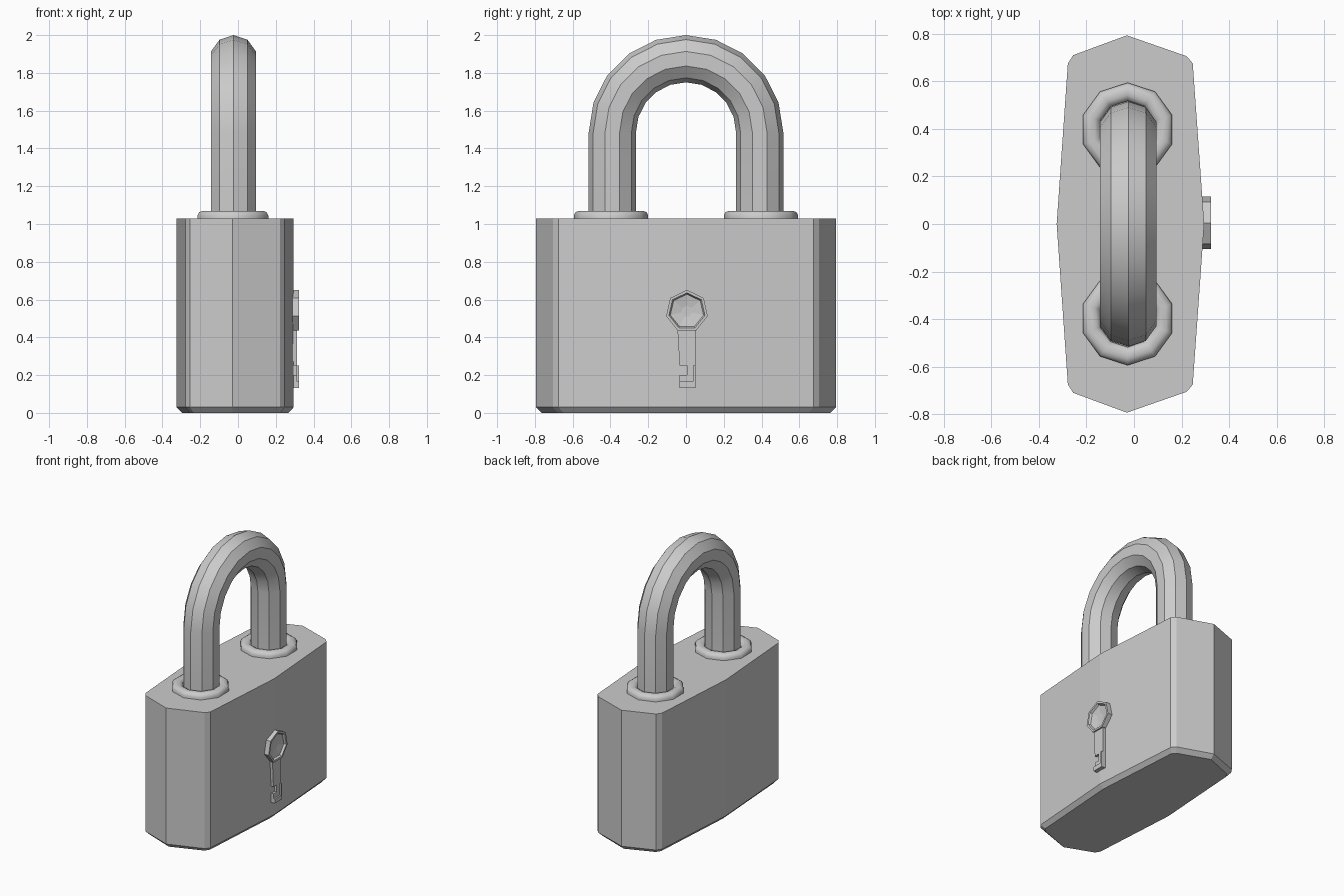
import bpy, bmesh
from math import sin, cos, pi, radians

if "Cube" in bpy.data.objects:
    bpy.data.objects.remove(bpy.data.objects["Cube"])


def make_object(name, bm, smooth=None):
    bmesh.ops.recalc_face_normals(bm, faces=bm.faces)
    mesh = bpy.data.meshes.new(name)
    bm.to_mesh(mesh)
    bm.free()
    obj = bpy.data.objects.new(name, mesh)
    bpy.context.collection.objects.link(obj)
    if smooth:
        bpy.ops.object.select_all(action='DESELECT')
        obj.select_set(True)
        bpy.context.view_layer.objects.active = obj
        bpy.ops.object.shade_smooth_by_angle(angle=radians(smooth))
    return obj


def loft(name, loops, closed=False, cap=True, smooth=None):
    """Skin a list of equal-length point loops."""
    bm = bmesh.new()
    rings = [[bm.verts.new(p) for p in loop] for loop in loops]
    pairs = list(zip(rings, rings[1:]))
    if closed:
        pairs.append((rings[-1], rings[0]))
    n = len(rings[0])
    for a, b in pairs:
        for i in range(n):
            j = (i + 1) % n
            bm.faces.new((a[i], a[j], b[j], b[i]))
    if cap and not closed:
        bm.faces.new(rings[0])
        bm.faces.new(rings[-1])
    return make_object(name, bm, smooth)


# Body: elongated faceted outline with a chamfered base
half = [(0.295, 0), (0.247, 0.675), (0.222, 0.705), (-0.03, 0.793),
        (-0.255, 0.71), (-0.278, 0.675), (-0.325, 0)]
outline = half + [(x, -y) for x, y in reversed(half[1:-1])]
CX = -0.015
loft("lock_body", [
    [(CX + (x - CX) * 0.91, y * 0.963, 0) for x, y in outline],
    [(x, y, 0.03) for x, y in outline],
    [(x, y, 1.03) for x, y in outline]])

# Shackle: ten-sided bar swept along a U path
SX, R, r, ZC = -0.024, 0.39, 0.125, 1.485
path = [(0, 1.0 - ZC)]
stations = [(0, 1.0)] + [(pi * i / 10, ZC) for i in range(11)] + [(pi, 1.0)]
loops = []
for a, z in stations:
    loop = []
    for k in range(10):
        t = 2 * pi * k / 10
        d = R + r * cos(t)
        loop.append((SX + r * sin(t), d * cos(a), z + d * sin(a)))
    loops.append(loop)
loft("shackle", loops, smooth=25)

# Collars: rounded rings around the shackle legs
profile = [(0.197, 1.02), (0.197, 1.045), (0.188, 1.062), (0.17, 1.07),
           (0.145, 1.07), (0.127, 1.06), (0.12, 1.045), (0.12, 1.02)]
for name, side in (("front_collar", -1), ("back_collar", 1)):
    loops = []
    for k in range(10):
        t = 2 * pi * k / 10
        loops.append([(-0.027 + d * sin(t), side * (0.397 + d * cos(t)), z)
                      for d, z in profile])
    loft(name, loops, closed=True, smooth=40)

# Keyhole head: seven-sided rim around a shallow bowl
def heptagon(radius, x):
    return [(x, 0.005 + radius * sin(2 * pi * k / 7),
             0.538 + radius * cos(2 * pi * k / 7)) for k in range(7)]

loft("keyhole_rim", [heptagon(0.113, 0.28), heptagon(0.113, 0.323),
                     heptagon(0.098, 0.323), heptagon(0.09, 0.308),
                     heptagon(0.03, 0.298)])

# Keyhole stem and its stepped foot
stem = [(-0.045, 0.44), (-0.034, 0.252), (0.004, 0.252), (0.004, 0.2),
        (-0.034, 0.2), (-0.034, 0.15), (0.05, 0.15), (0.05, 0.44)]
loft("keyhole_stem", [[(x, y, z) for y, z in stem] for x in (0.28, 0.312)])
foot = [(-0.034, 0.132), (0.05, 0.132), (0.05, 0.25), (0.036, 0.25),
        (0.036, 0.165), (-0.034, 0.165)]
loft("keyhole_foot", [[(x, y, z) for y, z in foot] for x in (0.28, 0.323)])
